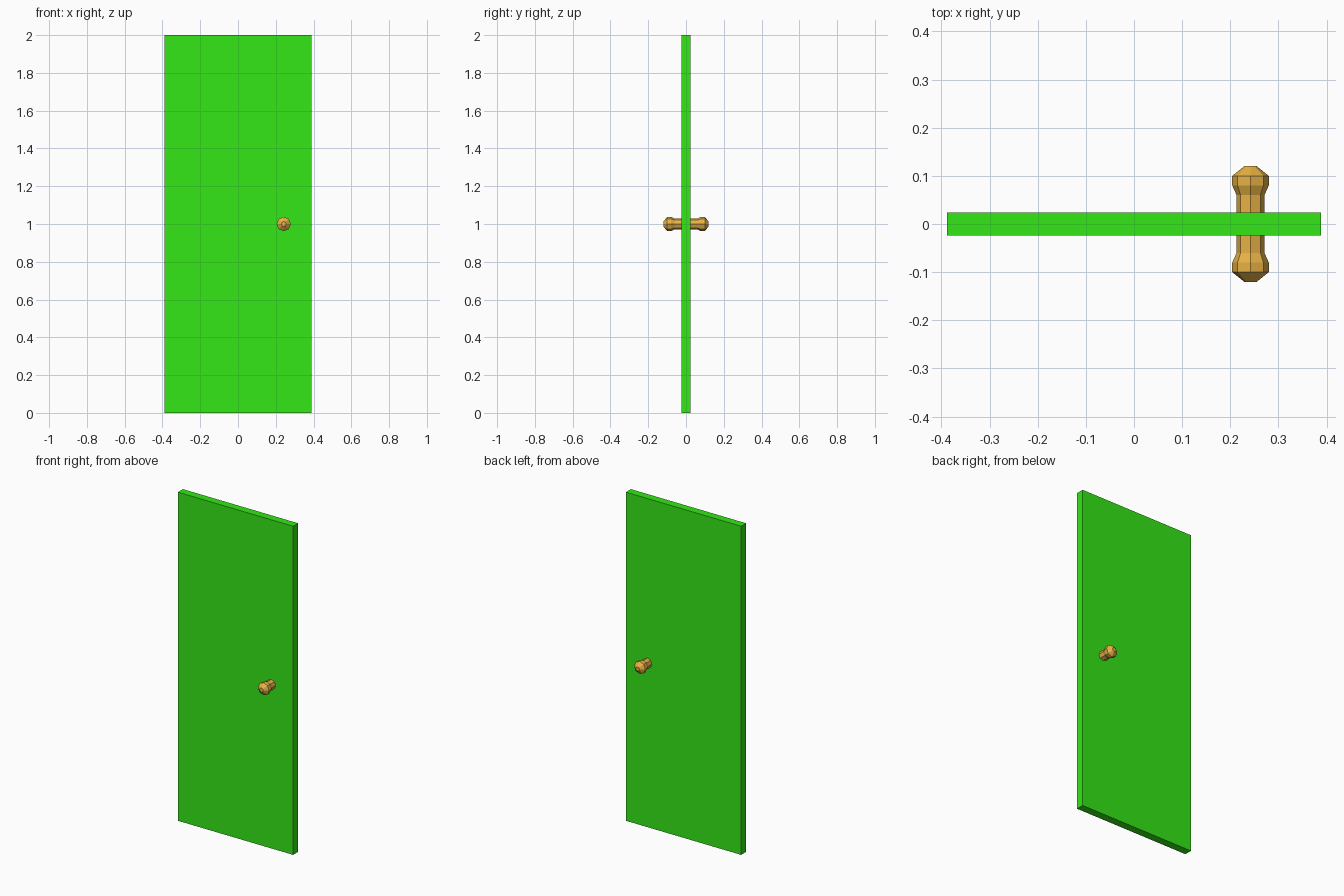
import bpy, bmesh
from math import cos, sin, tau

if "Cube" in bpy.data.objects:
    bpy.data.objects.remove(bpy.data.objects["Cube"])


def material(name, color):
    mat = bpy.data.materials.new(name)
    mat.diffuse_color = (*color, 1)
    mat.use_nodes = True
    mat.node_tree.nodes["Principled BSDF"].inputs["Base Color"].default_value = mat.diffuse_color
    return mat


def add_object(name, bm, mat):
    bmesh.ops.recalc_face_normals(bm, faces=bm.faces)
    mesh = bpy.data.meshes.new(name)
    bm.to_mesh(mesh)
    bm.free()
    mesh.materials.append(mat)
    obj = bpy.data.objects.new(name, mesh)
    bpy.context.collection.objects.link(obj)
    return obj


# Door panel
bm = bmesh.new()
bmesh.ops.create_cube(bm, size=1)
for v in bm.verts:
    v.co.x *= 0.776
    v.co.y *= 0.048
    v.co.z = (v.co.z + 0.5) * 2
add_object("door_panel", bm, material("green_paint", (0.033, 0.8, 0.008)))

# Double-sided knob: eight-sided profile turned around y, mirrored front to back
SIDES = 8
half = [(0.12, 0.013), (0.10, 0.038), (0.08, 0.038), (0.06, 0.029)]  # (y, radius)
profile = half + [(-y, r) for y, r in reversed(half)]
bm = bmesh.new()
rings = [[bm.verts.new((r * cos(tau * i / SIDES), y, r * sin(tau * i / SIDES)))
          for i in range(SIDES)] for y, r in profile]
for a, b in zip(rings, rings[1:]):
    for i in range(SIDES):
        j = (i + 1) % SIDES
        bm.faces.new((a[i], a[j], b[j], b[i]))
bm.faces.new(rings[0])
bm.faces.new(rings[-1])
knob = add_object("door_knob", bm, material("brass", (0.8, 0.45, 0.06)))
knob.location = (0.242, 0, 1.0)
